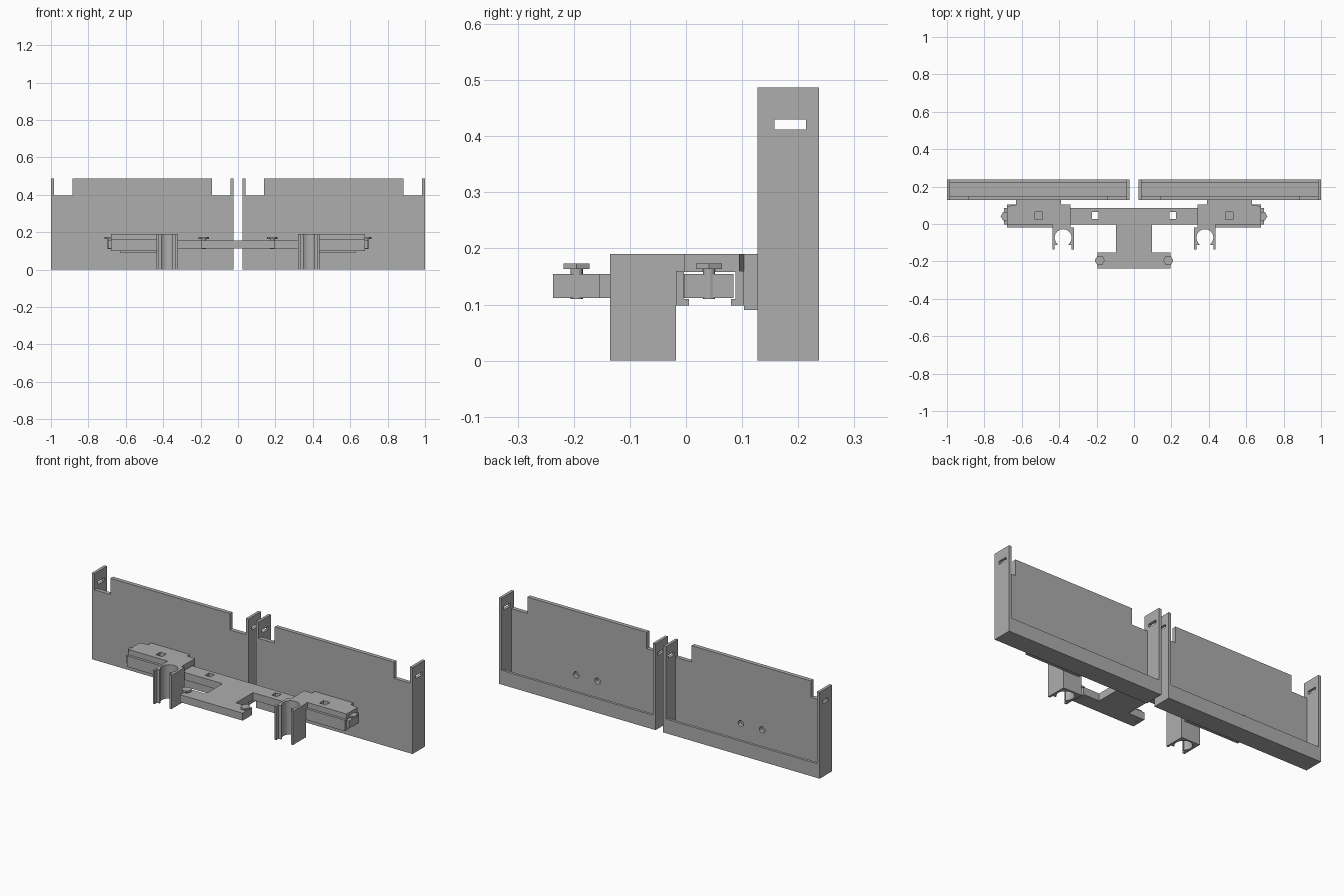
import bpy, bmesh, math

old = bpy.data.objects.get("Cube")
if old:
    bpy.data.objects.remove(old, do_unlink=True)

grey = bpy.data.materials.new("plain_grey")
grey.use_nodes = True
colour = (0.42, 0.42, 0.42, 1)
grey.diffuse_color = colour
grey.node_tree.nodes["Principled BSDF"].inputs["Base Color"].default_value = colour


def extrude(name, points, lo, hi, axis="z"):
    """Prism from a flat outline: (x, y) raised in z, (x, z) in y, or (y, z) in x."""
    place = {"z": lambda a, b, h: (a, b, h),
             "y": lambda a, b, h: (a, h, b),
             "x": lambda a, b, h: (h, a, b)}[axis]
    bm = bmesh.new()
    low = [bm.verts.new(place(a, b, lo)) for a, b in points]
    high = [bm.verts.new(place(a, b, hi)) for a, b in points]
    bm.faces.new(low)
    bm.faces.new(high)
    for i in range(len(points)):
        j = (i + 1) % len(points)
        bm.faces.new((low[i], low[j], high[j], high[i]))
    bmesh.ops.recalc_face_normals(bm, faces=bm.faces)
    mesh = bpy.data.meshes.new(name)
    bm.to_mesh(mesh)
    bm.free()
    mesh.materials.append(grey)
    obj = bpy.data.objects.new(name, mesh)
    bpy.context.collection.objects.link(obj)
    return obj


def box(name, x, y, z):
    return extrude(name, [(x[0], y[0]), (x[1], y[0]), (x[1], y[1]), (x[0], y[1])], *z)


def circle(a, b, r, n):
    return [(a + r * math.cos(math.tau * i / n), b + r * math.sin(math.tau * i / n))
            for i in range(n)]


def cut(obj, cutter):
    mod = obj.modifiers.new("cut", "BOOLEAN")
    mod.operation = "DIFFERENCE"
    mod.solver = "EXACT"
    mod.object = cutter
    bpy.context.view_layer.objects.active = obj
    bpy.ops.object.modifier_apply(modifier=mod.name)
    bpy.data.objects.remove(cutter, do_unlink=True)


def span(s, a, b):
    """An x range, flipped to the chosen side."""
    return tuple(sorted((s * a, s * b)))


def screw(name, x, y):
    extrude(name + "_stem", circle(x, y, 0.011, 16), 0.11, 0.164)
    extrude(name + "_head", circle(x, y, 0.027, 6), 0.163, 0.173)


# Central T-shaped plate with square holes
half = [(0.195, -0.237), (0.195, -0.153), (0.095, -0.153), (0.095, -0.003),
        (0.695, -0.003), (0.695, 0.085)]
plate = extrude("centre_plate", half + [(-x, y) for x, y in reversed(half)], 0.112, 0.154)
for s in (-1, 1):
    cut(plate, box("cutter", span(s, 0.19, 0.225), (0.028, 0.063), (0, 1)))

for s, side in ((1, "left"), (-1, "right")):
    # Tray: notched front wall with two bolt holes
    back, top, notch = 0.15, 0.487, 0.395
    profile = [(0.024, 0), (1, 0), (1, notch), (0.885, notch), (0.885, top),
               (0.14, top), (0.14, notch), (0.024, notch)]
    wall = extrude(side + "_front_wall", [(s * x, z) for x, z in profile], 0.127, back, "y")
    for x in (0.447, 0.58):
        cut(wall, extrude("cutter", circle(s * x, 0.13, 0.017, 20), 0.12, 0.2, "y"))

    # Tray: end walls with slots, floor and rear lip
    for part, a, b in (("inner", 0.024, 0.04), ("outer", 0.984, 1)):
        end = box(f"{side}_{part}_end", span(s, a, b), (0.127, 0.237), (0, top))
        cut(end, box("cutter", span(s, a - 0.02, b + 0.02), (0.158, 0.214), (0.412, 0.43)))
    box(side + "_floor", span(s, 0.04, 0.984), (back, 0.237), (0, 0.02))
    box(side + "_rear_lip", span(s, 0.04, 0.984), (0.222, 0.237), (0.02, 0.08))

    # Sleeve sliding over the plate, open underneath
    roof_shape = [(0.34, -0.018), (0.435, -0.018), (0.435, -0.004), (0.68, -0.004),
                  (0.68, 0.095), (0.63, 0.103), (0.34, 0.103)]
    roof = extrude(side + "_sleeve_roof", [(s * x, y) for x, y in roof_shape], 0.158, 0.19)
    cut(roof, box("cutter", span(s, 0.49, 0.53), (0.025, 0.063), (0, 1)))
    box(side + "_sleeve_front", span(s, 0.34, 0.68), (-0.018, -0.004), (0.098, 0.16))
    box(side + "_sleeve_back", span(s, 0.34, 0.68), (0.088, 0.103), (0.098, 0.16))
    box(side + "_front_runner", span(s, 0.34, 0.68), (-0.018, 0.005), (0.098, 0.11))
    box(side + "_back_runner", span(s, 0.34, 0.68), (0.08, 0.103), (0.098, 0.11))
    box(side + "_mount", span(s, 0.39, 0.63), (0.103, 0.127), (0.09, 0.19))

    # Upright clip with a round bore open to the front
    cx, cy, r = 0.379, -0.073, 0.045
    start = math.radians(-48)
    sweep = math.pi - 2 * start
    bore = [(r * math.cos(start + sweep * i / 28), cy + r * math.sin(start + sweep * i / 28))
            for i in range(29)]
    clip = ([(0.058, -0.135), (0.058, -0.018), (-0.058, -0.018), (-0.058, -0.135),
             (-0.046, -0.135), (-0.046, -0.113), (-0.03, -0.113)]
            + bore[::-1] + [(0.03, -0.113), (0.046, -0.113), (0.046, -0.135)])
    extrude(side + "_clip", [(s * (cx + x), y) for x, y in clip], 0, 0.19)

    # Hexagonal screws
    screw(side + "_end_screw", s * 0.686, 0.041)
    screw(side + "_front_screw", s * 0.183, -0.195)
